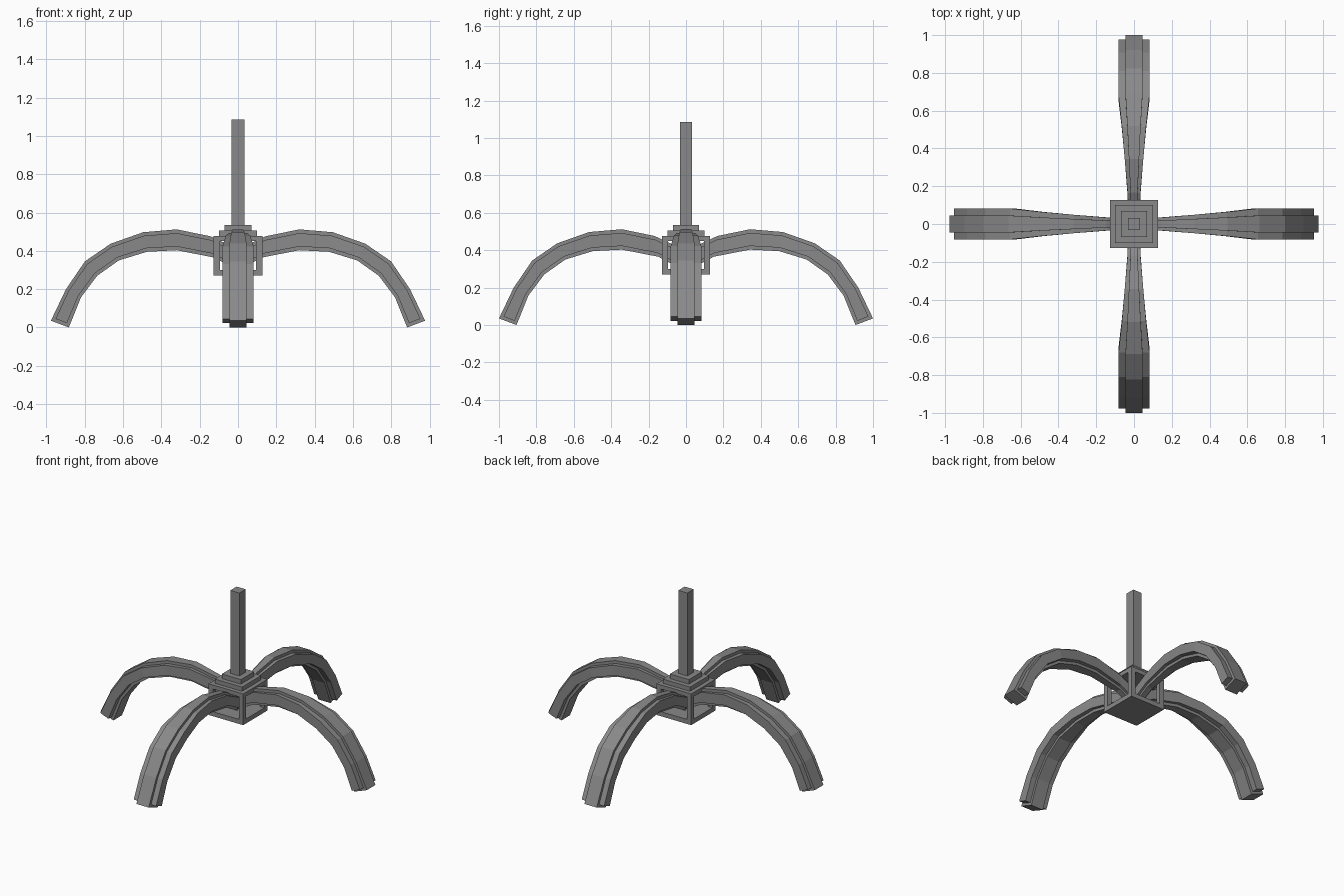
import bpy, bmesh
from math import pi
from mathutils import Matrix, Vector

cube = bpy.data.objects.get("Cube")
if cube:
    bpy.data.objects.remove(cube, do_unlink=True)

grey = bpy.data.materials.new("grey metal")
grey.use_nodes = True
grey.diffuse_color = (0.25, 0.25, 0.25, 1)
grey.node_tree.nodes["Principled BSDF"].inputs["Base Color"].default_value = grey.diffuse_color


def finish(name, bm):
    bmesh.ops.recalc_face_normals(bm, faces=bm.faces)
    mesh = bpy.data.meshes.new(name)
    bm.to_mesh(mesh)
    bm.free()
    mesh.materials.append(grey)
    obj = bpy.data.objects.new(name, mesh)
    bpy.context.collection.objects.link(obj)
    return obj


def box(name, half, z0, z1, x=0, y=0):
    bm = bmesh.new()
    bmesh.ops.create_cube(bm, size=1)
    bmesh.ops.scale(bm, vec=(2 * half, 2 * half, z1 - z0), verts=bm.verts)
    bmesh.ops.translate(bm, vec=(x, y, (z0 + z1) / 2), verts=bm.verts)
    return finish(name, bm)


# Arm stations: upper edge (r, z), lower edge (r, z), half width
STATIONS = [
    ((0.0, 0.41), (0.0, 0.30), 0.030),
    ((0.14, 0.476), (0.12, 0.365), 0.034),
    ((0.315, 0.512), (0.315, 0.403), 0.049),
    ((0.49, 0.497), (0.47, 0.395), 0.064),
    ((0.66, 0.437), (0.617, 0.35), 0.082),
    ((0.794, 0.345), (0.73, 0.27), 0.082),
    ((0.893, 0.20), (0.815, 0.157), 0.082),
    ((0.972, 0.035), (0.878, 0.0), 0.082),
]


def arm_bar(name, angle, reach, width_scale, inset, tip_trim):
    """Sweep a rectangle along the arm stations."""
    rows = [(Vector(u), Vector(l), w * width_scale) for u, l, w in STATIONS]
    last, prev = rows[-1], rows[-2]
    rows[-1] = (last[0].lerp(prev[0], tip_trim), last[1].lerp(prev[1], tip_trim), last[2])
    bm = bmesh.new()
    rings = []
    for upper, lower, w in rows:
        top, bottom = upper.lerp(lower, inset), lower.lerp(upper, inset)
        rings.append([bm.verts.new((p.x + reach, s * w, p.y))
                      for p, s in ((top, -1), (top, 1), (bottom, 1), (bottom, -1))])
    for a, b in zip(rings, rings[1:]):
        for i in range(4):
            j = (i + 1) % 4
            bm.faces.new((a[i], a[j], b[j], b[i]))
    bm.faces.new(rings[0])
    bm.faces.new(rings[-1])
    bmesh.ops.rotate(bm, matrix=Matrix.Rotation(angle, 3, "Z"), verts=bm.verts)
    return finish(name, bm)


# Four curved arms, each a deep narrow core with a wide flange
for i, side in enumerate(("left", "back", "right", "front")):
    reach = 0.028 if i % 2 else 0.005
    arm_bar(side + "_arm_core", i * pi / 2, reach, 0.55, 0, 0)
    arm_bar(side + "_arm_flange", i * pi / 2, reach, 1, 0.18, 0.1)

# Open hub cage
box("hub_base", 0.127, 0.27, 0.30)
box("hub_top", 0.127, 0.45, 0.477)
for sx, label in ((1, "left"), (-1, "right")):
    for sy, end in ((-1, "front"), (1, "back")):
        box(f"hub_post_{end}_{label}", 0.016, 0.28, 0.47, sx * 0.111, sy * 0.111)

# Stepped cap and centre post
box("cap_lower", 0.1, 0.47, 0.505)
box("cap_upper", 0.07, 0.50, 0.535)
box("centre_post", 0.033, 0.52, 1.085)
